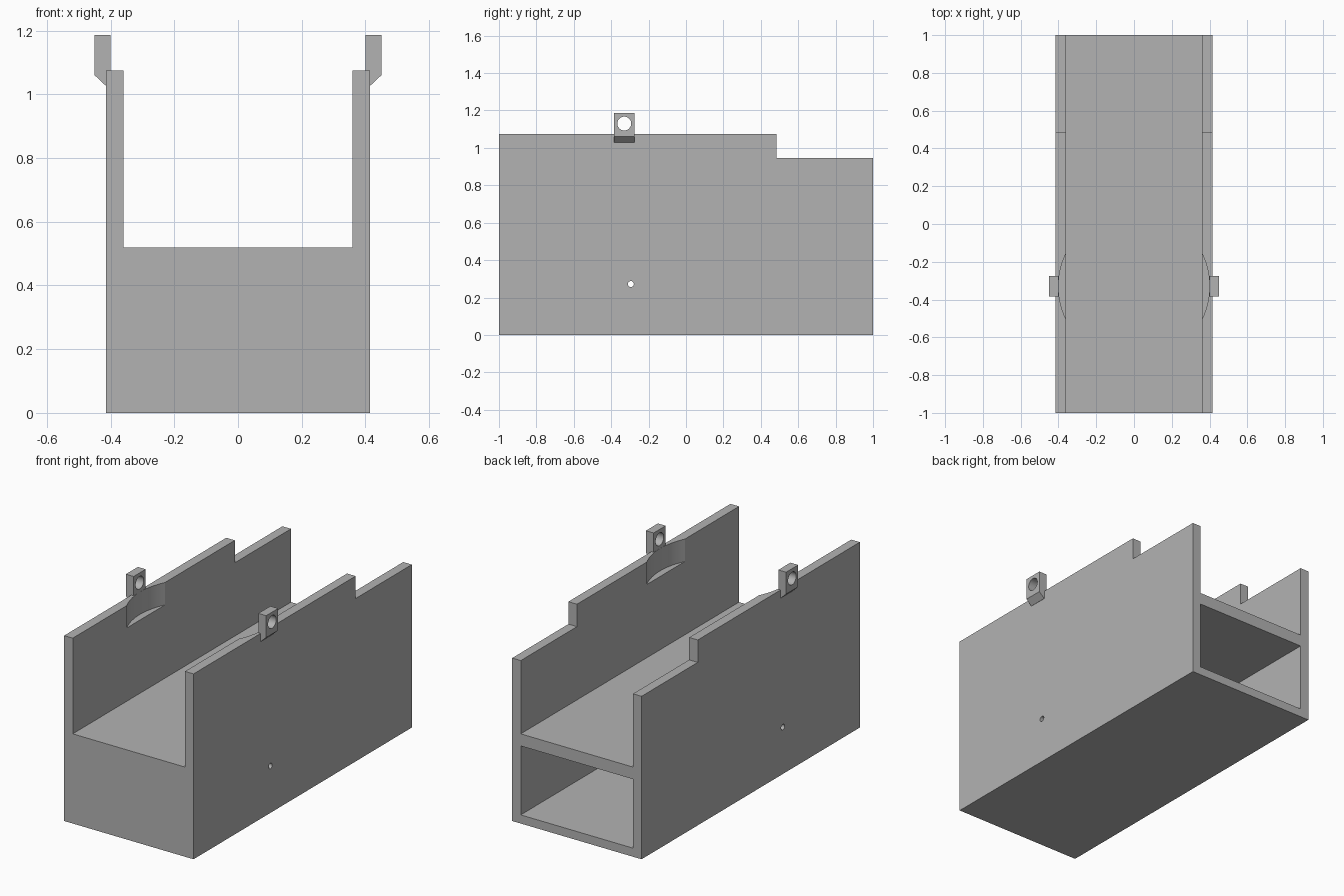
import bpy, bmesh, math
from mathutils import Matrix, Vector

cube = bpy.data.objects.get("Cube")
if cube:
    bpy.data.objects.remove(cube, do_unlink=True)

grey = bpy.data.materials.new("plain grey")
grey.use_nodes = True
colour = (0.45, 0.45, 0.45, 1)
grey.diffuse_color = colour
grey.node_tree.nodes["Principled BSDF"].inputs["Base Color"].default_value = colour


def finish(name, bm):
    bmesh.ops.recalc_face_normals(bm, faces=bm.faces)
    mesh = bpy.data.meshes.new(name)
    bm.to_mesh(mesh)
    bm.free()
    mesh.materials.append(grey)
    obj = bpy.data.objects.new(name, mesh)
    bpy.context.collection.objects.link(obj)
    return obj


def box(name, low, high):
    low, high = Vector(low), Vector(high)
    bm = bmesh.new()
    bmesh.ops.create_cube(bm, size=1, matrix=Matrix.Translation((low + high) / 2)
                          @ Matrix.Diagonal((*(high - low), 1)))
    return finish(name, bm)


def cylinder(name, centre, radius, depth, sides, along_x=False):
    turn = Matrix.Rotation(math.pi / 2 if along_x else 0, 4, 'Y')
    bm = bmesh.new()
    bmesh.ops.create_cone(bm, cap_ends=True, segments=sides, radius1=radius, radius2=radius,
                          depth=depth, matrix=Matrix.Translation(centre) @ turn)
    return finish(name, bm)


def activate(obj):
    bpy.ops.object.select_all(action='DESELECT')
    obj.select_set(True)
    bpy.context.view_layer.objects.active = obj


def cut(obj, cutter):
    cutter.hide_render = True
    mod = obj.modifiers.new("cut", 'BOOLEAN')
    mod.operation, mod.solver, mod.object = 'DIFFERENCE', 'EXACT', cutter
    activate(obj)
    bpy.ops.object.modifier_apply(modifier=mod.name)
    bpy.data.objects.remove(cutter, do_unlink=True)


OUT, IN, TOP, DECK = 0.415, 0.36, 1.075, 0.52
LUG_Y = -0.33

# Body: solid block hollowed into an open trough above a compartment open at the back
body = box("body", (-OUT, -1, 0), (OUT, 1, TOP))
cut(body, box("trough", (-IN, -2, DECK), (IN, 2, 2)))
cut(body, box("compartment", (-IN, -0.945, 0.05), (IN, 2, 0.45)))
cut(body, box("rear_step", (-1, 0.485, 0.945), (1, 2, 2)))
# Shallow round recesses in the inner walls
cut(body, cylinder("recess", (0, LUG_Y, 1.445), 0.4, 1, 96))
# Pin holes through both side walls
cut(body, cylinder("pin_hole", (0, -0.295, 0.272), 0.016, 2, 24, True))

# Pierced lugs on top of each wall, with a chamfered underside
profile = [(0.4, 1.187), (0.45, 1.187), (0.45, 1.06), (0.416, 1.028), (0.4, 1.028)]
for side, name in ((1, "left_lug"), (-1, "right_lug")):
    bm = bmesh.new()
    face = bm.faces.new([bm.verts.new((side * x, LUG_Y - 0.055, z)) for x, z in profile])
    new = bmesh.ops.extrude_face_region(bm, geom=[face])["geom"]
    bmesh.ops.translate(bm, vec=(0, 0.11, 0),
                        verts=[v for v in new if isinstance(v, bmesh.types.BMVert)])
    lug = finish(name, bm)
    cut(lug, cylinder("lug_hole", (0, LUG_Y, 1.13), 0.037, 2, 32, True))
    activate(lug)
    bpy.ops.object.shade_smooth_by_angle(angle=math.radians(30))

activate(body)
bpy.ops.object.shade_smooth_by_angle(angle=math.radians(20))
